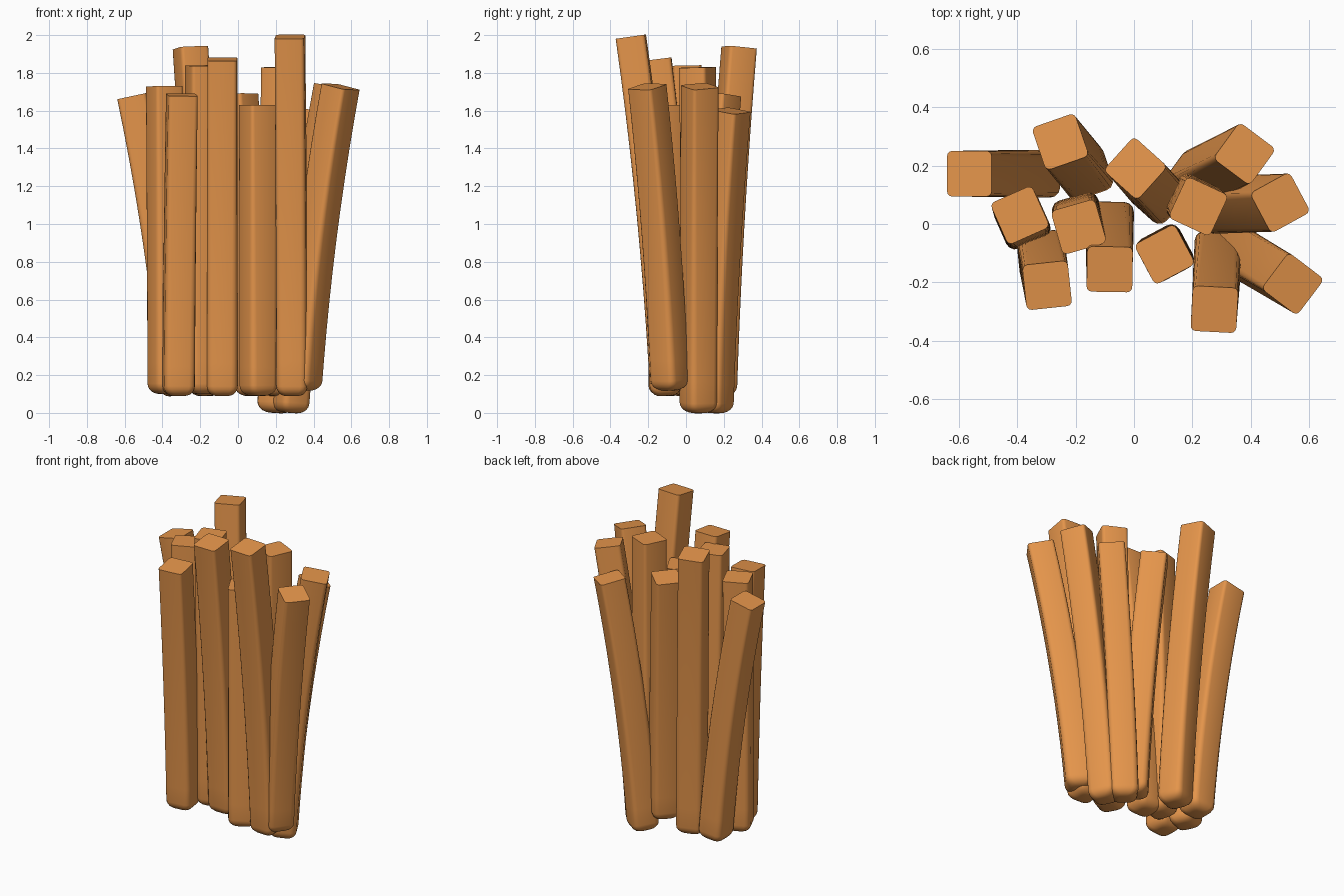
import bpy, bmesh, math
from mathutils import Vector

if "Cube" in bpy.data.objects:
    bpy.data.objects.remove(bpy.data.objects["Cube"])

# golden potato colour
mat = bpy.data.materials.new("golden_fry")
mat.diffuse_color = (0.78, 0.30, 0.07, 1)
mat.use_nodes = True
mat.node_tree.nodes["Principled BSDF"].inputs["Base Color"].default_value = mat.diffuse_color


def section(half, r, n=3):
    """Rounded square outline."""
    pts = []
    for k, (sx, sy) in enumerate([(1, 1), (-1, 1), (-1, -1), (1, -1)]):
        for i in range(n + 1):
            a = math.radians(90 * k + 90 * i / n)
            pts.append((sx * (half - r) + r * math.cos(a),
                        sy * (half - r) + r * math.sin(a)))
    return pts


def fry(name, top, base, rot):
    """Square stick bending outward from base to top, rounded at the foot."""
    top, base = Vector(top), Vector(base)
    flat = Vector((top.x - base.x, top.y - base.y, 0))
    # lower the centre so the tilted end's highest corner meets the given height
    length = top.z - base.z
    length -= 0.09 * flat.length / length
    foot = 0.055
    # (height fraction, inset of the section): rounded foot, then the shaft
    steps = []
    for i in range(6):
        b = math.radians(90 * i / 5)
        steps.append((foot * (1 - math.cos(b)) / length, 0.05 * (1 - math.sin(b))))
    steps += [(t / 10, 0) for t in range(1, 11)]
    bm = bmesh.new()
    rings = []
    for t, inset in steps:
        c = base + flat * (0.55 * t + 0.45 * t * t) + Vector((0, 0, length * t))
        tan = (flat * (0.55 + 0.9 * t) + Vector((0, 0, length))).normalized()
        a = math.radians(rot)
        u = Vector((math.cos(a), math.sin(a), 0))
        u = (u - tan * u.dot(tan)).normalized()
        v = tan.cross(u)
        half = 0.082 - 0.004 * t - inset
        r = min(0.034 - 0.016 * t, half * 0.8)
        rings.append([bm.verts.new(c + u * x + v * y) for x, y in section(half, r)])
    n = len(rings[0])
    for lo, hi in zip(rings, rings[1:]):
        for i in range(n):
            j = (i + 1) % n
            bm.faces.new((lo[i], lo[j], hi[j], hi[i]))
    bm.faces.new(rings[0][::-1])
    bm.faces.new(rings[-1])
    me = bpy.data.meshes.new(name)
    bm.to_mesh(me)
    bm.free()
    ob = bpy.data.objects.new(name, me)
    bpy.context.collection.objects.link(ob)
    me.materials.append(mat)
    bpy.context.view_layer.objects.active = ob
    ob.select_set(True)
    bpy.ops.object.shade_smooth_by_angle(angle=math.radians(35))
    ob.select_set(False)


# top centre, base centre, twist in degrees
fries = [
    ((-0.563, 0.172, 1.69), (-0.330, 0.172, 0.09), 0),
    ((-0.252, 0.281, 1.94), (-0.165, 0.175, 0.09), 19),
    ((-0.390, 0.030, 1.73), (-0.382, 0.010, 0.10), 24),
    ((-0.297, -0.210, 1.69), (-0.315, -0.105, 0.09), 6),
    ((-0.189, -0.010, 1.84), (-0.187, 0.015, 0.10), 16),
    ((-0.083, -0.155, 1.88), (-0.083, -0.003, 0.09), -1),
    ((0.005, 0.190, 1.69), (0.085, 0.100, 0.09), -42),
    ((0.105, -0.104, 1.63), (0.107, -0.100, 0.09), 28),
    ((0.220, 0.060, 1.83), (0.205, 0.080, 0.09), -25),
    ((0.378, 0.240, 1.61), (0.200, 0.150, 0.0), -36),
    ((0.500, 0.073, 1.74), (0.275, 0.065, 0.0), 28),
    ((0.543, -0.205, 1.74), (0.342, -0.085, 0.12), -37),
    ((0.275, -0.292, 2.00), (0.287, -0.105, 0.09), -3),
]
for i, f in enumerate(fries, 1):
    fry(f"fry_{i:02d}", *f)
